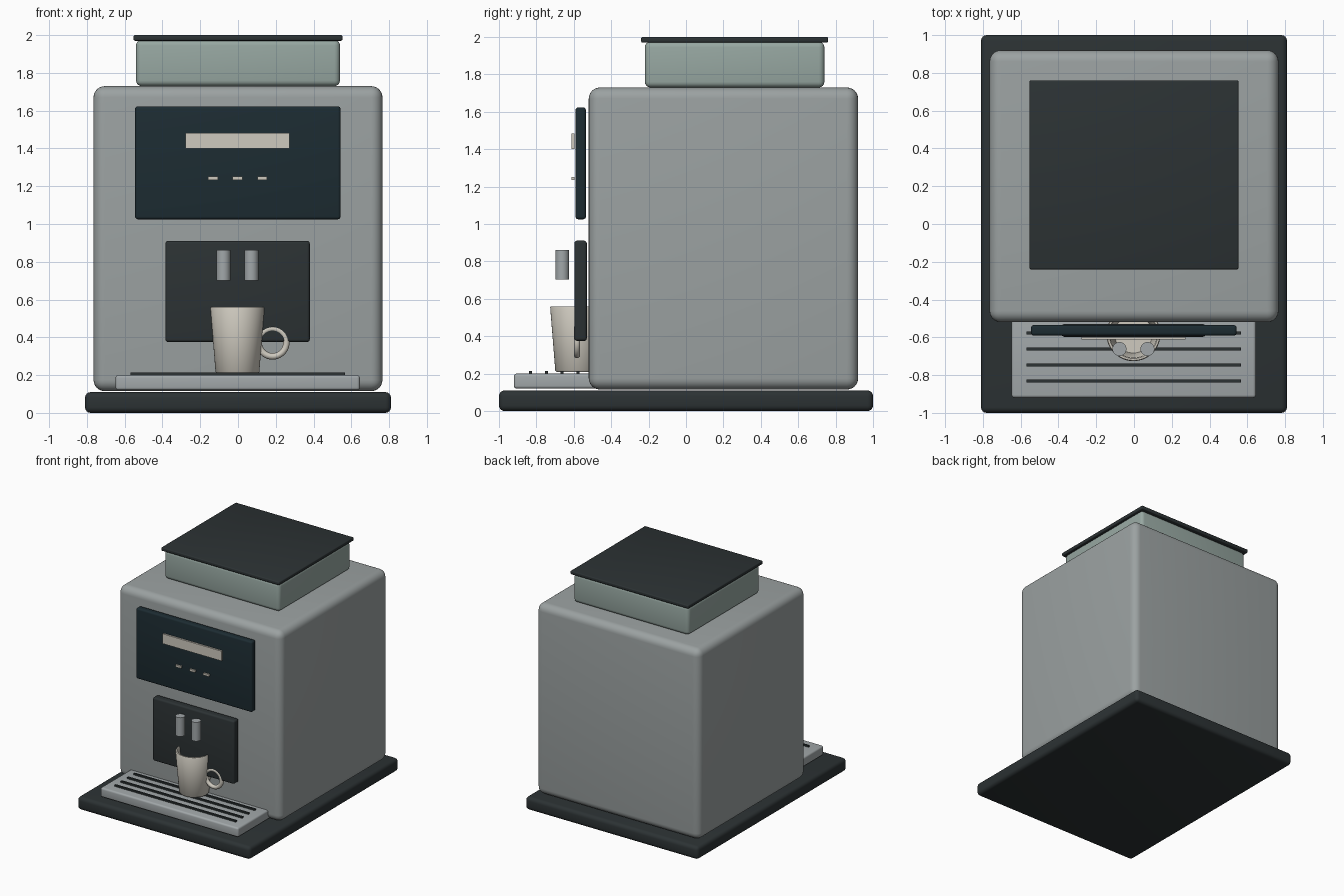
import bpy, bmesh, math

if "Cube" in bpy.data.objects:
    bpy.data.objects.remove(bpy.data.objects["Cube"])


def material(name, rgb):
    m = bpy.data.materials.new(name)
    m.diffuse_color = (*rgb, 1)
    m.use_nodes = True
    m.node_tree.nodes["Principled BSDF"].inputs["Base Color"].default_value = m.diffuse_color
    return m


DARK = material("dark_plastic", (0.025, 0.032, 0.034))
PANEL = material("panel_glass", (0.012, 0.025, 0.032))
STEEL = material("steel", (0.36, 0.39, 0.40))
SHELL = material("shell", (0.33, 0.36, 0.36))
GLASS = material("hopper_tint", (0.31, 0.39, 0.36))
CREAM = material("cream", (0.62, 0.59, 0.52))


def finish(ob, name, mat):
    ob.name = ob.data.name = name
    ob.data.materials.append(mat)
    bpy.ops.object.shade_smooth_by_angle(angle=math.radians(40))
    return ob


def box(name, x, y, z, mat, bevel=0.0, segments=4):
    """Box from (min, max) ranges, with optional rounded edges."""
    mid = [(a + b) / 2 for a, b in (x, y, z)]
    bpy.ops.mesh.primitive_cube_add(size=1, location=mid)
    ob = bpy.context.object
    ob.scale = [b - a for a, b in (x, y, z)]
    bpy.ops.object.transform_apply(location=False, rotation=False, scale=True)
    if bevel:
        bm = bmesh.new()
        bm.from_mesh(ob.data)
        bmesh.ops.bevel(bm, geom=bm.edges[:], offset=bevel, segments=segments,
                        profile=0.5, affect='EDGES')
        bm.to_mesh(ob.data)
        bm.free()
    return finish(ob, name, mat)


# Base, housing and bean hopper
box("base", (-0.81, 0.81), (-1, 1), (0, 0.11), DARK, 0.03)
box("housing", (-0.765, 0.765), (-0.52, 0.92), (0.115, 1.73), SHELL, 0.06, 6)
box("bean_hopper", (-0.54, 0.54), (-0.22, 0.74), (1.73, 1.975), GLASS, 0.03)
box("hopper_lid", (-0.553, 0.553), (-0.24, 0.76), (1.97, 2.0), DARK, 0.008, 3)

# Control panel with screen and buttons
box("control_panel", (-0.545, 0.543), (-0.591, -0.535), (1.025, 1.623), PANEL, 0.015)
box("screen", (-0.277, 0.273), (-0.612, -0.597), (1.4, 1.483), CREAM)
for i, x in enumerate((-0.133, -0.002, 0.128)):
    box(f"button_{i + 1}", (x - 0.026, x + 0.026), (-0.611, -0.597),
        (1.234, 1.252), CREAM)

# Brewing recess panel and twin spouts
box("brew_panel", (-0.384, 0.38), (-0.597, -0.53), (0.375, 0.911), DARK, 0.015)
for side, x in (("left", -0.077), ("right", 0.071)):
    bpy.ops.mesh.primitive_cylinder_add(vertices=32, radius=0.037, depth=0.16,
                                        location=(x, -0.662, 0.782))
    finish(bpy.context.object, f"spout_{side}", STEEL)

# Drip tray with slats
box("drip_tray", (-0.648, 0.645), (-0.92, -0.42), (0.12, 0.2), STEEL, 0.015)
for i in range(4):
    y = -0.832 + i * 0.085
    box(f"tray_slat_{i + 1}", (-0.57, 0.567), (y - 0.008, y + 0.008),
        (0.195, 0.213), DARK)

# Cup: lathed hollow profile of (radius, height)
profile = [(0, 0.21), (0.11, 0.21), (0.116, 0.217), (0.143, 0.553), (0.139, 0.56),
           (0.129, 0.56), (0.124, 0.553), (0.1, 0.235), (0, 0.235)]
bm = bmesh.new()
verts = [bm.verts.new((r, 0, z)) for r, z in profile]
edges = [bm.edges.new(pair) for pair in zip(verts, verts[1:])]
bmesh.ops.spin(bm, geom=verts + edges, axis=(0, 0, 1), cent=(0, 0, 0),
               steps=48, angle=math.tau)
bmesh.ops.remove_doubles(bm, verts=bm.verts[:], dist=1e-5)
bmesh.ops.recalc_face_normals(bm, faces=bm.faces[:])
mesh = bpy.data.meshes.new("cup")
bm.to_mesh(mesh)
bm.free()
cup = bpy.data.objects.new("cup", mesh)
bpy.context.collection.objects.link(cup)
cup.location = (-0.003, -0.583, 0)
bpy.ops.object.select_all(action='DESELECT')
cup.select_set(True)
bpy.context.view_layer.objects.active = cup
finish(cup, "cup", CREAM)

# Cup handle
bpy.ops.mesh.primitive_torus_add(major_radius=0.073, minor_radius=0.017,
                                 major_segments=40, minor_segments=14,
                                 location=(0.183, -0.583, 0.372),
                                 rotation=(math.pi / 2, 0, 0))
finish(bpy.context.object, "cup_handle", CREAM)
